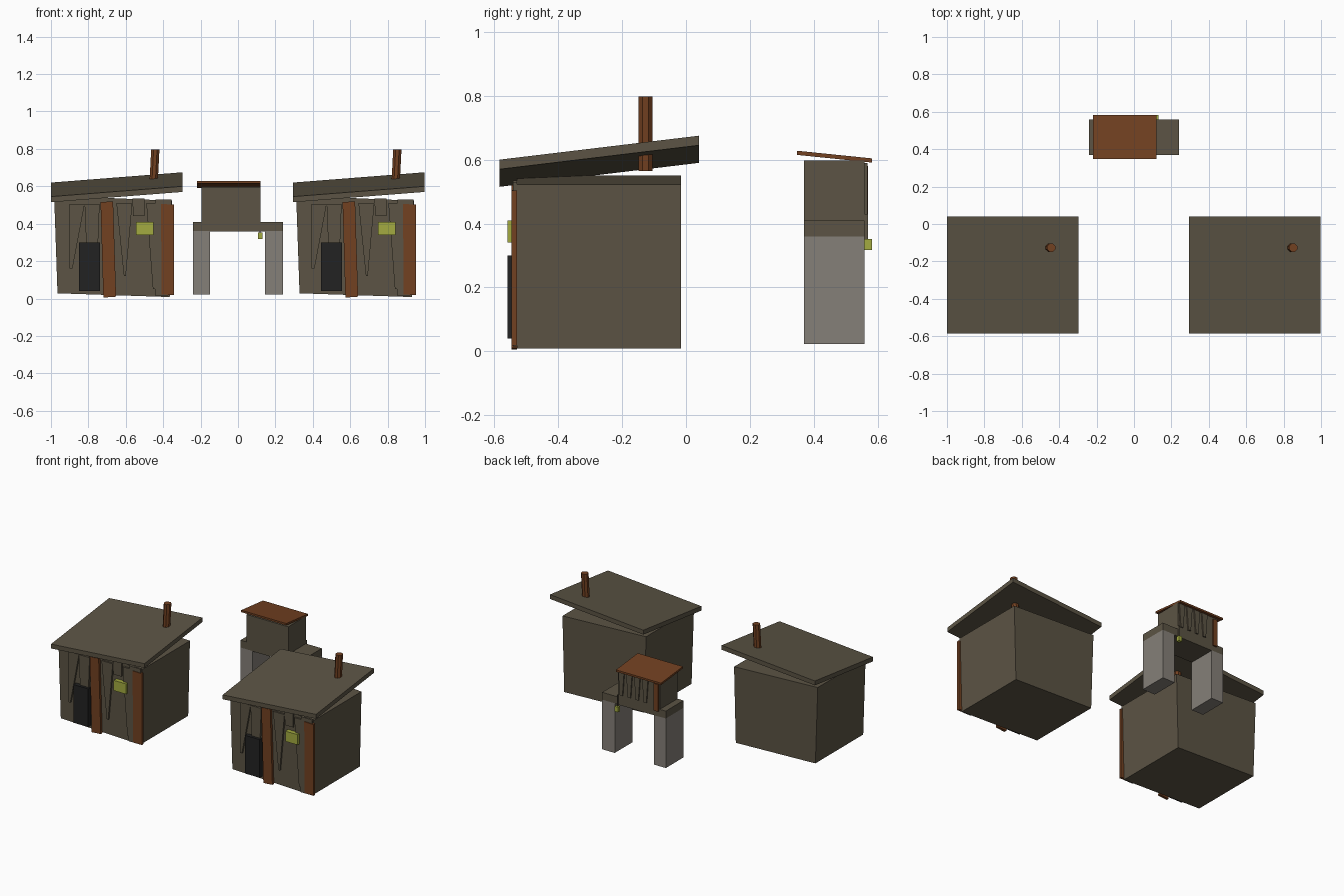
import bpy, bmesh, math
from mathutils import Vector

cube = bpy.data.objects.get("Cube")
if cube:
    bpy.data.objects.remove(cube, do_unlink=True)


def material(name, rgb):
    m = bpy.data.materials.new(name)
    m.use_nodes = True
    m.diffuse_color = (*rgb, 1)
    bsdf = m.node_tree.nodes["Principled BSDF"]
    bsdf.inputs["Base Color"].default_value = (*rgb, 1)
    bsdf.inputs["Roughness"].default_value = 0.9
    return m


wood = material("weathered wood", (0.106, 0.088, 0.058))
rust = material("rusty brown", (0.168, 0.052, 0.015))
stone = material("grey stone", (0.235, 0.215, 0.19))
glow = material("yellow green", (0.37, 0.41, 0.053))
black = material("dark door", (0.016, 0.016, 0.016))


def loft(name, bottom, top, mat):
    """Solid between two matching loops of points."""
    bm = bmesh.new()
    a = [bm.verts.new(p) for p in bottom]
    b = [bm.verts.new(p) for p in top]
    bm.faces.new(a[::-1])
    bm.faces.new(b)
    n = len(a)
    for i in range(n):
        j = (i + 1) % n
        bm.faces.new((a[i], a[j], b[j], b[i]))
    bmesh.ops.recalc_face_normals(bm, faces=bm.faces)
    me = bpy.data.meshes.new(name)
    bm.to_mesh(me)
    bm.free()
    me.materials.append(mat)
    ob = bpy.data.objects.new(name, me)
    bpy.context.collection.objects.link(ob)
    return ob


def panel(name, outline, y0, y1, mat, dx=0):
    """Front outline of (x, z) points, extruded along y."""
    return loft(name, [(x + dx, y0, z) for x, z in outline],
                [(x + dx, y1, z) for x, z in outline], mat)


def box(name, x0, x1, y0, y1, z0, z1, mat, dx=0):
    return panel(name, [(x0, z0), (x1, z0), (x1, z1), (x0, z1)], y0, y1, mat, dx)


def slab(name, x0, x1, y0, y1, z, rise_x, rise_y, thick, mat, dx=0):
    """Tilted roof; z is the underside at its (x0, y0) corner."""
    low = [(x0 + dx, y0, z), (x1 + dx, y0, z + rise_x),
           (x1 + dx, y1, z + rise_x + rise_y), (x0 + dx, y1, z + rise_y)]
    return loft(name, low, [(x, y, h + thick) for x, y, h in low], mat)


def ring(x, y, z, r, sides=8):
    return [(x + r * math.cos(math.tau * (i + .5) / sides),
             y + r * math.sin(math.tau * (i + .5) / sides), z) for i in range(sides)]


def shack(side, dx):
    # Crooked body and lean-to roof
    panel(side + "_shack_body", [(-.965, .028), (-.365, .008), (-.352, .523), (-.983, .55)],
          -.53, -.015, wood, dx)
    slab(side + "_shack_roof", -1, -.296, -.585, .04, .515, .055, .075, .03, wood, dx)
    # Tapered wall planks
    planks = [(-.90, -.82, -.90, -.885, .505, .16),
              (-.82, -.74, -.81, -.75, .505, .25),
              (-.65, -.565, -.61, -.60, .51, .12),
              (-.565, -.50, -.56, -.50, .535, .44),
              (-.49, -.40, -.455, -.435, .51, .05),
              (-.44, -.355, -.445, -.375, .53, .015)]
    for i, (a, b, c, d, top, low) in enumerate(planks):
        panel(f"{side}_wall_plank_{i + 1}", [(c, low), (d, low), (b, top), (a, top)],
              -.542, -.529, wood, dx)
    # Rusty posts, door, window
    panel(side + "_middle_post", [(-.72, .005), (-.652, .01), (-.668, .52), (-.735, .515)],
          -.547, -.529, rust, dx)
    panel(side + "_corner_post", [(-.408, .022), (-.342, .018), (-.342, .503), (-.412, .505)],
          -.547, -.529, rust, dx)
    box(side + "_door", -.85, -.738, -.56, -.529, .04, .30, black, dx)
    box(side + "_window", -.545, -.452, -.56, -.529, .34, .41, glow, dx)
    # Leaning stove pipe
    loft(side + "_chimney", ring(-.454 + dx, -.127, .565, .024),
         ring(-.442 + dx, -.127, .798, .024), rust)


shack("right", 0)
shack("left", 1.294)

# Gate: two pillars, beam and small cabin
box("right_pillar", -.24, -.15, .37, .56, .022, .36, stone)
box("left_pillar", .145, .24, .37, .56, .022, .36, stone)
box("gate_beam", -.24, .24, .37, .56, .358, .41, wood)
box("gate_cabin", -.195, .12, .37, .56, .41, .597, wood)
slab("gate_cabin_roof", -.22, .12, .348, .583, .615, 0, -.024, .013, rust)

# Planks and post on the rear wall of the cabin
for i, x in enumerate((.09, .03, -.03, -.09)):
    panel(f"cabin_plank_{i + 1}", [(x - .008, .43), (x + .012, .43), (x + .024, .59), (x - .02, .59)],
          .559, .568, wood)
box("cabin_post", -.187, -.155, .559, .57, .395, .58, rust)

# Hanging lantern
box("lantern_hook", .115, .12, .559, .571, .35, .43, wood)
box("lantern", .106, .13, .56, .582, .317, .352, glow)
